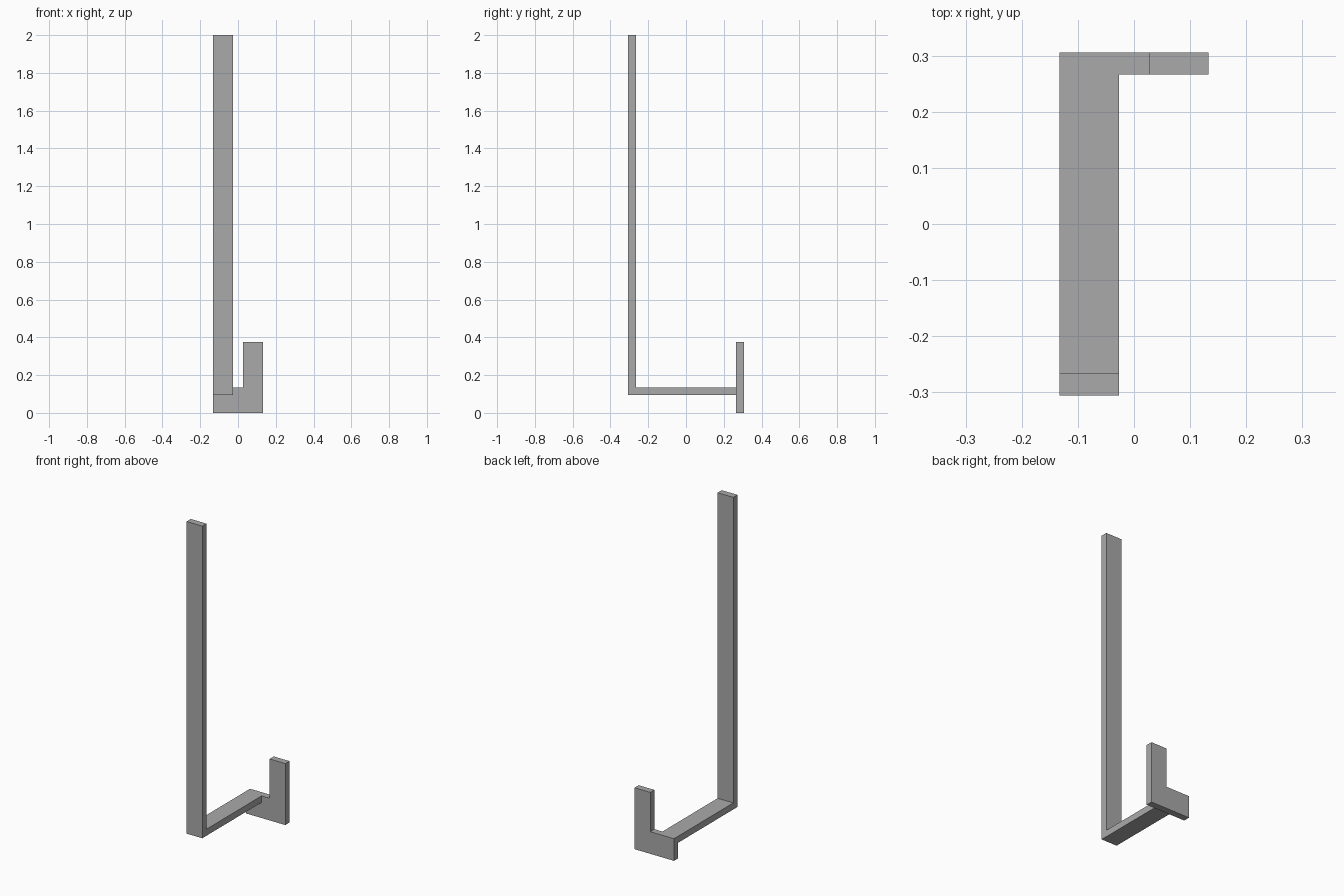
import bpy
import bmesh
from mathutils import Vector

cube = bpy.data.objects.get("Cube")
if cube:
    bpy.data.objects.remove(cube, do_unlink=True)

# Plain grey metal
metal = bpy.data.materials.new("grey_metal")
metal.use_nodes = True
GREY = (0.4, 0.4, 0.4, 1.0)
metal.diffuse_color = GREY
metal.node_tree.nodes["Principled BSDF"].inputs["Base Color"].default_value = GREY


def extruded(name, outline, depth):
    """Make a solid by sweeping a flat outline along the depth vector."""
    bm = bmesh.new()
    face = bm.faces.new([bm.verts.new(p) for p in outline])
    swept = bmesh.ops.extrude_face_region(bm, geom=[face], use_keep_orig=True)
    verts = [v for v in swept["geom"] if isinstance(v, bmesh.types.BMVert)]
    bmesh.ops.translate(bm, verts=verts, vec=Vector(depth))
    bmesh.ops.recalc_face_normals(bm, faces=bm.faces)
    mesh = bpy.data.meshes.new(name)
    bm.to_mesh(mesh)
    bm.free()
    mesh.materials.append(metal)
    obj = bpy.data.objects.new(name, mesh)
    bpy.context.collection.objects.link(obj)
    return obj


THICK = 0.04            # bar thickness
WIDTH = 0.106           # bar width
X = 0.133               # half width of the whole bracket
Y = 0.306               # half depth of the whole bracket
ARM_LOW = 0.095
ARM_TOP = ARM_LOW + THICK
PLATE = Y - THICK       # front of the rear plate

# Tall upright bent into the horizontal arm
side = [(-Y, ARM_LOW), (PLATE, ARM_LOW), (PLATE, ARM_TOP),
        (THICK - Y, ARM_TOP), (THICK - Y, 2), (-Y, 2)]
extruded("upright_and_arm", [(-X, y, z) for y, z in side], (WIDTH, 0, 0))

# Rear plate with its raised tab on the left
front = [(-X, 0), (X, 0), (X, 0.375), (X - WIDTH, 0.375),
         (X - WIDTH, ARM_TOP), (-X, ARM_TOP)]
extruded("rear_plate", [(x, PLATE, z) for x, z in front], (0, THICK, 0))
